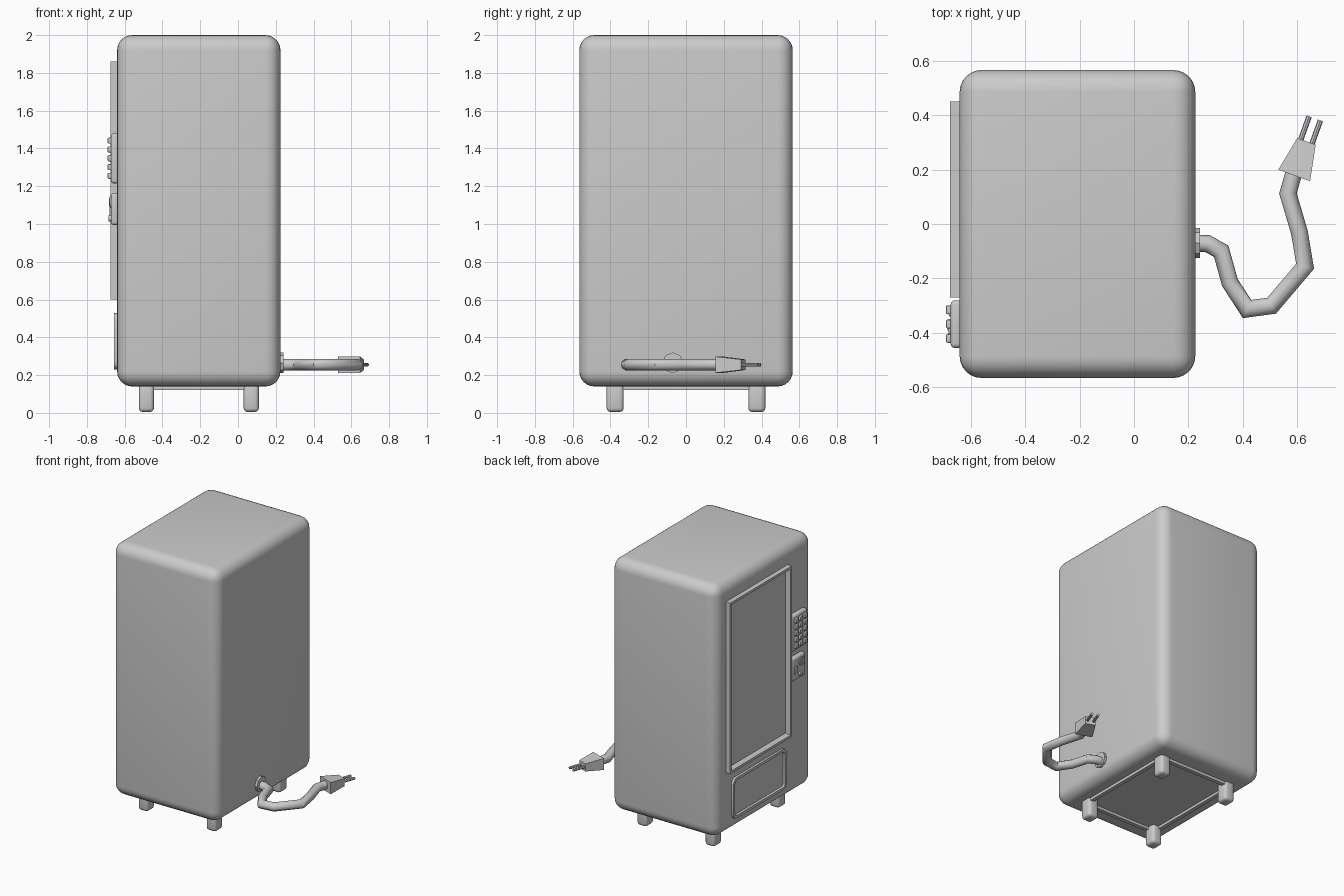
import bpy, bmesh, math
from mathutils import Vector, Matrix

old = bpy.data.objects.get("Cube")
if old:
    bpy.data.objects.remove(old)

grey = bpy.data.materials.new("plain grey")
grey.use_nodes = True
COLOUR = (0.6, 0.6, 0.6, 1)
grey.diffuse_color = COLOUR
grey.node_tree.nodes["Principled BSDF"].inputs["Base Color"].default_value = COLOUR


def finish(name, bm, smooth=False):
    mesh = bpy.data.meshes.new(name)
    bmesh.ops.recalc_face_normals(bm, faces=bm.faces)
    bm.to_mesh(mesh)
    bm.free()
    ob = bpy.data.objects.new(name, mesh)
    bpy.context.collection.objects.link(ob)
    mesh.materials.append(grey)
    if smooth:
        bpy.ops.object.select_all(action='DESELECT')
        ob.select_set(True)
        bpy.context.view_layer.objects.active = ob
        bpy.ops.object.shade_smooth_by_angle(angle=math.radians(40))
    return ob


def box(name, lo, hi, bevel=0, segments=3, along=None, recess=None):
    """Box between two corners. along: bevel only edges parallel to that axis.
    recess: (direction, border, slope, depth) sinks one face inside a border."""
    lo, hi = Vector(lo), Vector(hi)
    bm = bmesh.new()
    bmesh.ops.create_cube(bm, size=1, matrix=Matrix.Translation((lo + hi) / 2)
                          @ Matrix.Diagonal((*(hi - lo), 1)))
    if bevel:
        edges = [e for e in bm.edges if along is None or
                 abs((e.verts[0].co - e.verts[1].co).normalized()[along]) > 0.9]
        bmesh.ops.bevel(bm, geom=edges, offset=bevel, segments=segments,
                        profile=0.5, affect='EDGES')
    if recess:
        direction, border, slope, depth = recess
        bm.normal_update()
        face = max(bm.faces, key=lambda f: f.normal.dot(Vector(direction)) + f.calc_area())
        face = [f for f in bm.faces if f.normal.dot(Vector(direction)) > 0.99]
        bmesh.ops.inset_region(bm, faces=face, thickness=border, depth=0)
        bmesh.ops.inset_region(bm, faces=face, thickness=slope, depth=-depth)
    return finish(name, bm, smooth=bool(bevel))


def rod(name, start, end, radius, sides=12, smooth=True):
    start, end = Vector(start), Vector(end)
    axis = end - start
    bm = bmesh.new()
    bmesh.ops.create_cone(bm, cap_ends=True, segments=sides, radius1=radius,
                          radius2=radius, depth=axis.length,
                          matrix=Matrix.Translation((start + end) / 2)
                          @ axis.to_track_quat('Z', 'Y').to_matrix().to_4x4())
    return finish(name, bm, smooth)


# Cabinet, base frame and feet
box("cabinet", (-0.64, -0.565, 0.14), (0.225, 0.565, 2.0), bevel=0.08, segments=6)
box("base_frame", (-0.52, -0.41, 0.12), (0.10, 0.41, 0.15),
    recess=((0, 0, -1), 0.04, 0.002, 0.018))
for side, x in (("front", -0.485), ("back", 0.07)):
    for hand, y in (("left", 0.375), ("right", -0.375)):
        box(f"{side}_{hand}_foot", (x - 0.04, y - 0.045, 0.005),
            (x + 0.04, y + 0.045, 0.16), bevel=0.02, segments=3)

# Display window and delivery flap
FACE = (-1, 0, 0)
box("window_frame", (-0.675, -0.27, 0.60), (-0.63, 0.45, 1.86),
    recess=(FACE, 0.025, 0.02, 0.03))
box("delivery_flap", (-0.657, -0.235, 0.23), (-0.63, 0.385, 0.53),
    bevel=0.04, along=0, recess=(FACE, 0.02, 0.006, 0.012))

# Keypad with a grid of buttons
box("keypad", (-0.673, -0.455, 1.215), (-0.63, -0.28, 1.48), bevel=0.015)
for row in range(5):
    for col in range(3):
        y, z = -0.315 - 0.0525 * col, 1.255 + 0.0465 * row
        box(f"keypad_button_{row}_{col}", (-0.69, y - 0.016, z - 0.016),
            (-0.66, y + 0.016, z + 0.016), bevel=0.005, segments=2)

# Coin panel: slot ring, knob and return cup
box("coin_panel", (-0.673, -0.435, 0.995), (-0.63, -0.28, 1.165), bevel=0.015)
rod("coin_ring", (-0.68, -0.385, 1.115), (-0.66, -0.385, 1.115), 0.03, 16)
box("coin_slot", (-0.684, -0.39, 1.095), (-0.67, -0.38, 1.135))
rod("return_knob", (-0.685, -0.365, 1.03), (-0.66, -0.365, 1.03), 0.016)
box("coin_return", (-0.68, -0.34, 1.04), (-0.66, -0.30, 1.10), bevel=0.006, segments=2)

# Power cord swept along a path, with wall collar
CORD_Z = 0.255
rod("cord_collar", (0.21, -0.07, 0.265), (0.242, -0.07, 0.265), 0.055, 8, False)
path = [(0.22, -0.07), (0.27, -0.072), (0.32, -0.1), (0.352, -0.215),
        (0.415, -0.312), (0.505, -0.3), (0.628, -0.155), (0.607, -0.03),
        (0.565, 0.112), (0.59, 0.2)]
bm = bmesh.new()
rings = []
for i, point in enumerate(path):
    p = Vector(point)
    before = (p - Vector(path[i - 1])).normalized() if i else Vector((1, 0))
    after = (Vector(path[i + 1]) - p).normalized() if i < len(path) - 1 else before
    tangent = (before + after).normalized()
    side = Vector((tangent.y, -tangent.x)) / max(tangent.dot(after), 0.6)
    ring = []
    for k in range(10):
        a = math.tau * k / 10
        q = p + side * 0.031 * math.cos(a)
        ring.append(bm.verts.new((q.x, q.y, CORD_Z + 0.031 * math.sin(a))))
    rings.append(ring)
for r, s in zip(rings, rings[1:]):
    for k in range(10):
        bm.faces.new((r[k], r[(k + 1) % 10], s[(k + 1) % 10], s[k]))
for ring in (rings[0], rings[-1]):
    bm.faces.new(ring)
finish("power_cord", bm, True)

# Tapered plug body and its two prongs
base, tip = Vector((0.588, 0.178, CORD_Z)), Vector((0.633, 0.303, CORD_Z))
ahead = (tip - base).normalized()
across = Vector((ahead.y, -ahead.x, 0))
up = Vector((0, 0, 1))
bm = bmesh.new()
bmesh.ops.create_cube(bm, size=2)
for v in bm.verts:
    x, y, z = v.co
    centre, wide, tall = (tip, 0.036, 0.028) if y > 0 else (base, 0.062, 0.043)
    v.co = centre + across * x * wide + up * z * tall
finish("plug", bm)
for name, s in (("left_prong", -1), ("right_prong", 1)):
    start = tip + across * s * 0.022 - ahead * 0.02
    rod(name, start, start + ahead * 0.11, 0.01, 8)
